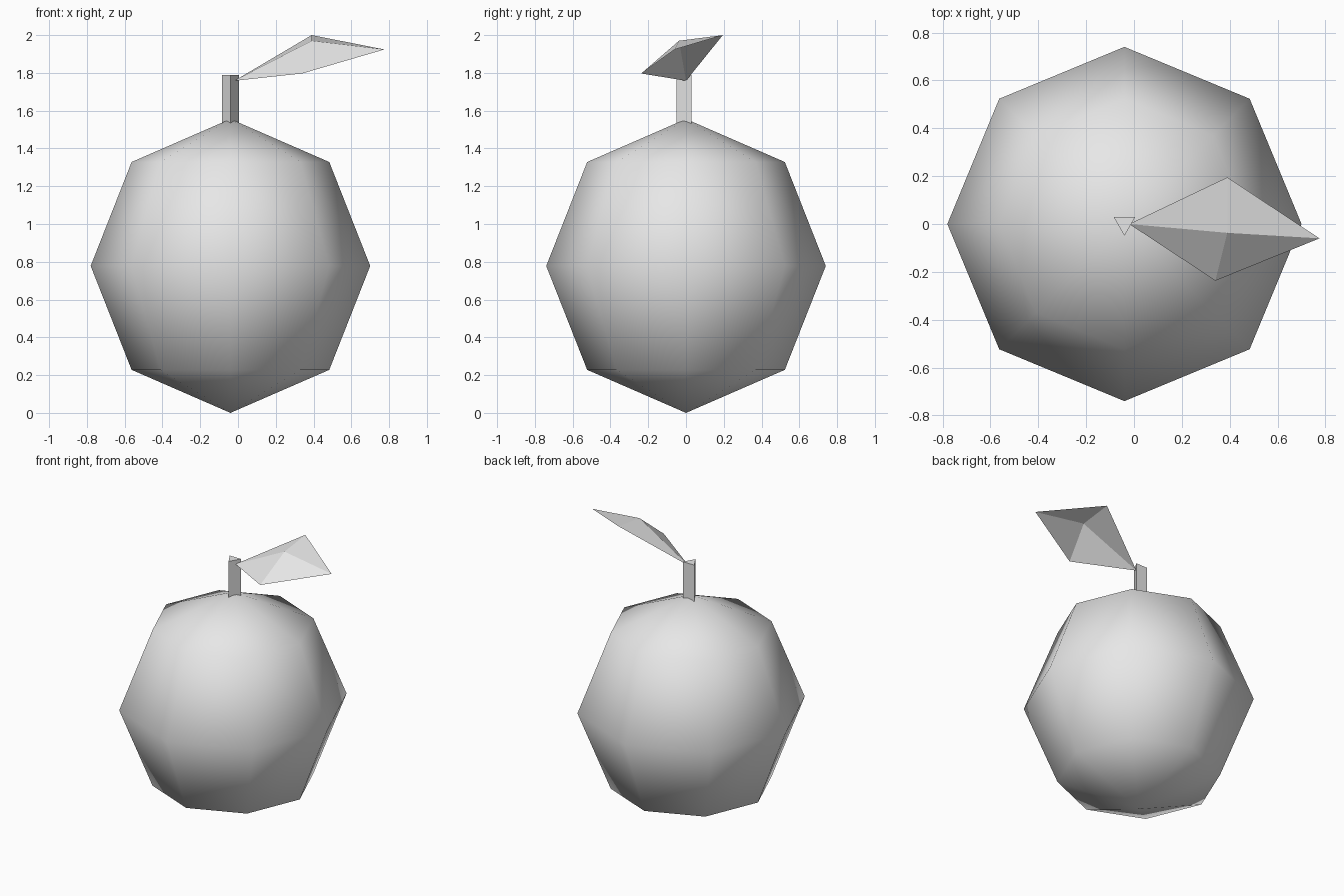
import bpy
import bmesh
import math

if "Cube" in bpy.data.objects:
    bpy.data.objects.remove(bpy.data.objects["Cube"], do_unlink=True)

# One plain colour for the whole model
grey = bpy.data.materials.new("light_grey")
grey.use_nodes = True
colour = (0.8, 0.8, 0.8, 1.0)
grey.diffuse_color = colour
grey.node_tree.nodes["Principled BSDF"].inputs["Base Color"].default_value = colour

AXIS_X = -0.04  # the fruit and stem share this vertical axis


def add_part(name, bm, location=(0, 0, 0), smooth=False):
    mesh = bpy.data.meshes.new(name)
    bm.to_mesh(mesh)
    bm.free()
    mesh.materials.append(grey)
    for poly in mesh.polygons:
        poly.use_smooth = smooth
    part = bpy.data.objects.new(name, mesh)
    part.location = location
    bpy.context.collection.objects.link(part)
    return part


# Fruit body: coarse eight-sided sphere, slightly taller than wide
bm = bmesh.new()
bmesh.ops.create_uvsphere(bm, u_segments=8, v_segments=4, radius=1)
bmesh.ops.scale(bm, vec=(0.74, 0.74, 0.778), verts=bm.verts)
add_part("fruit_body", bm, (AXIS_X, 0, 0.778), smooth=True)

# Stem: three-sided prism with one edge facing the front
bm = bmesh.new()
ring = []
for i in range(3):
    angle = math.radians(-90 + 120 * i)
    ring.append(bm.verts.new((0.052 * math.cos(angle), 0.052 * math.sin(angle), 0)))
base = bm.faces.new(ring)
top = bmesh.ops.extrude_face_region(bm, geom=[base])
top_verts = [v for v in top["geom"] if isinstance(v, bmesh.types.BMVert)]
bmesh.ops.translate(bm, vec=(0, 0, 0.29), verts=top_verts)
bmesh.ops.recalc_face_normals(bm, faces=bm.faces)
add_part("stem", bm, (AXIS_X, 0.003, 1.5))

# Leaf: thin folded diamond fanned around a raised middle point
bm = bmesh.new()
middle = bm.verts.new((0.39, -0.037, 1.97))
outline = [bm.verts.new(co) for co in (
    (-0.02, 0, 1.758), (0.34, -0.237, 1.797), (0.775, -0.06, 1.924), (0.39, 0.195, 2.0))]
for i, corner in enumerate(outline):
    bm.faces.new((middle, corner, outline[(i + 1) % len(outline)]))
add_part("leaf", bm)
